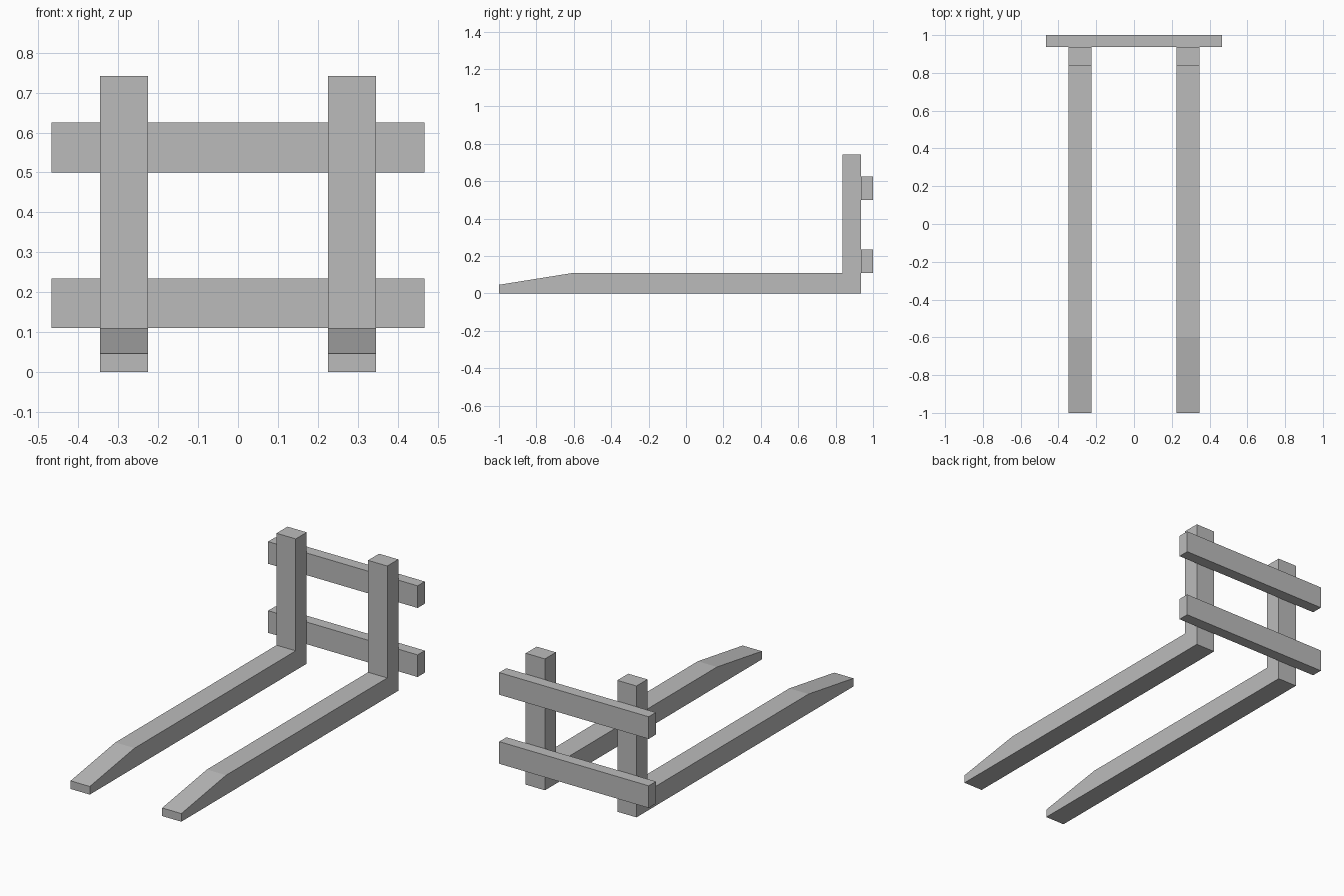
import bpy
import bmesh

cube = bpy.data.objects.get("Cube")
if cube:
    bpy.data.objects.remove(cube, do_unlink=True)

steel = bpy.data.materials.new("grey_steel")
steel.use_nodes = True
grey = (0.5, 0.5, 0.5, 1.0)
steel.diffuse_color = grey
steel.node_tree.nodes["Principled BSDF"].inputs["Base Color"].default_value = grey


def extrude_profile(name, profile, x_min, x_max):
    """Sweep a side profile of (y, z) points from x_min to x_max."""
    bm = bmesh.new()
    face = bm.faces.new([bm.verts.new((x_min, y, z)) for y, z in profile])
    swept = bmesh.ops.extrude_face_region(bm, geom=[face])["geom"]
    verts = [v for v in swept if isinstance(v, bmesh.types.BMVert)]
    bmesh.ops.translate(bm, verts=verts, vec=(x_max - x_min, 0, 0))
    bmesh.ops.recalc_face_normals(bm, faces=bm.faces)
    mesh = bpy.data.meshes.new(name)
    bm.to_mesh(mesh)
    bm.free()
    mesh.materials.append(steel)
    obj = bpy.data.objects.new(name, mesh)
    bpy.context.collection.objects.link(obj)
    return obj


# L-shaped forks with tapered tips
heel, shank, blade_top, height = 0.936, 0.838, 0.11, 0.742
fork_profile = [(-1, 0), (heel, 0), (heel, height), (shank, height),
                (shank, blade_top), (-0.6, blade_top), (-1, 0.046)]
for side, centre in (("right", -0.286), ("left", 0.286)):
    extrude_profile(side + "_fork", fork_profile, centre - 0.06, centre + 0.06)

# Carriage bars across the back of the uprights
for name, bottom in (("lower_bar", 0.11), ("upper_bar", 0.5)):
    top = bottom + 0.125
    bar_profile = [(heel, bottom), (1, bottom), (1, top), (heel, top)]
    extrude_profile(name, bar_profile, -0.467, 0.467)
